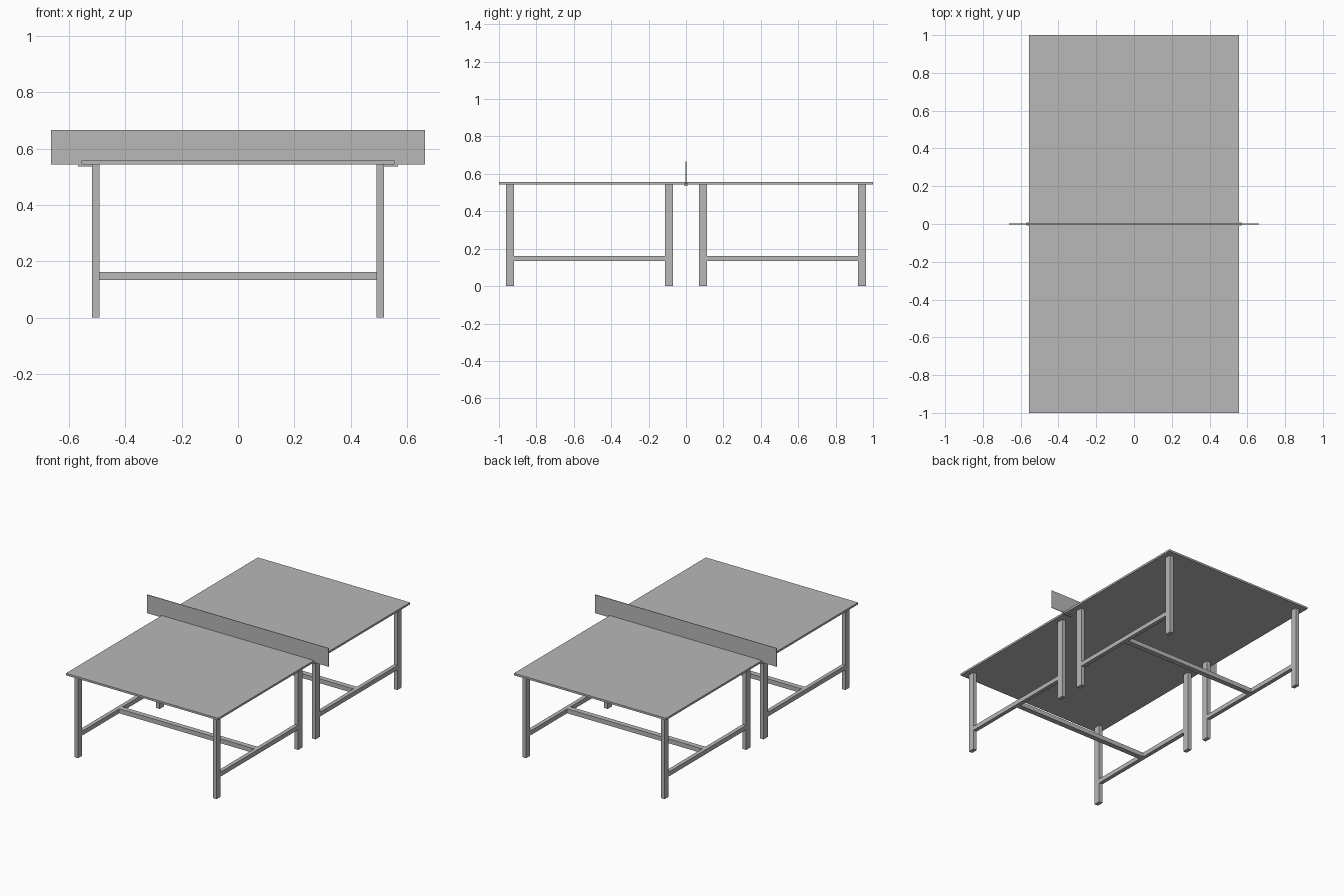
import bpy

cube = bpy.data.objects.get("Cube")
if cube:
    bpy.data.objects.remove(cube, do_unlink=True)

# Single plain grey finish
GREY = (0.48, 0.48, 0.48, 1)
grey = bpy.data.materials.new("plain_grey")
grey.use_nodes = True
grey.diffuse_color = GREY
shader = next(n for n in grey.node_tree.nodes if n.type == 'BSDF_PRINCIPLED')
shader.inputs["Base Color"].default_value = GREY


def box(name, x, y, z):
    """Box spanning the given (low, high) range on each axis."""
    spans = (x, y, z)
    bpy.ops.mesh.primitive_cube_add(size=1, location=[sum(s) / 2 for s in spans])
    obj = bpy.context.object
    obj.name = name
    obj.scale = [abs(s[1] - s[0]) for s in spans]
    bpy.ops.object.transform_apply(location=False, rotation=False, scale=True)
    obj.data.materials.append(grey)
    return obj


TABLE_BOTTOM, TABLE_TOP = 0.544, 0.557
LEG_IN, LEG_OUT = 0.492, 0.518
RAIL_Z = (0.133, 0.162)

# Playing surface
box("tabletop", (-0.555, 0.555), (-1, 1), (TABLE_BOTTOM, TABLE_TOP))

# Two underframes, one beneath each half of the table
for half, sy in (("front", -1), ("back", 1)):
    for side, sx in (("left", 1), ("right", -1)):
        leg_x = (sx * LEG_IN, sx * LEG_OUT)
        box(f"{half}_{side}_outer_leg", leg_x, (sy * 0.92, sy * 0.963), (0, TABLE_BOTTOM))
        box(f"{half}_{side}_inner_leg", leg_x, (sy * 0.069, sy * 0.113), (0, TABLE_BOTTOM))
        box(f"{half}_{side}_side_rail", leg_x, (sy * 0.113, sy * 0.92), RAIL_Z)
    box(f"{half}_cross_rail", (-LEG_IN, LEG_IN), (sy * 0.5, sy * 0.535), RAIL_Z)

# Net across the middle, held by a small clamp at each edge
box("net", (-0.663, 0.663), (-0.002, 0.002), (TABLE_BOTTOM, 0.666))
for side, sx in (("left", 1), ("right", -1)):
    box(f"{side}_net_clamp", (sx * 0.5, sx * 0.568), (-0.007, 0.007), (0.536, 0.55))
